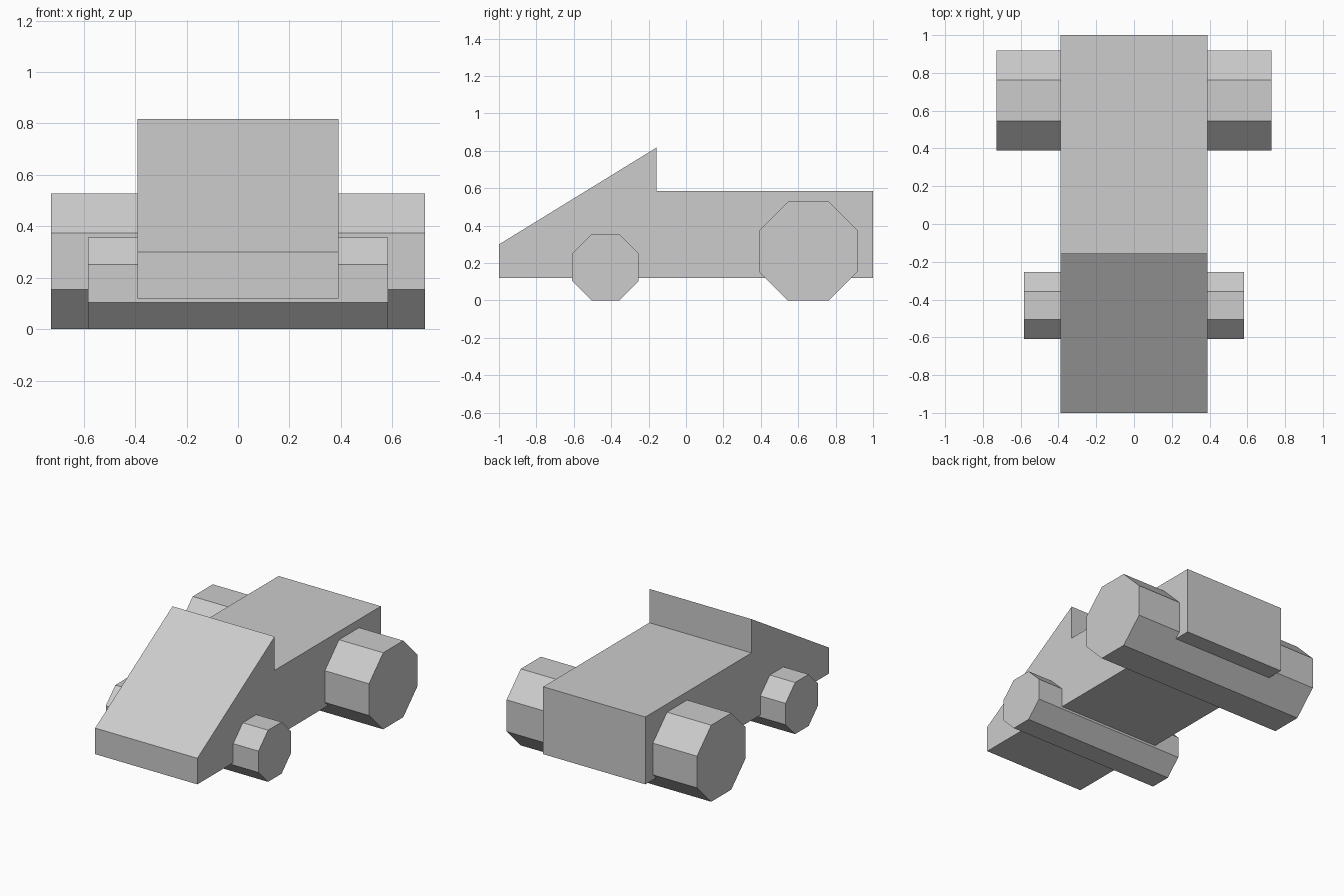
import bpy
import bmesh
import math

cube = bpy.data.objects.get("Cube")
if cube:
    bpy.data.objects.remove(cube, do_unlink=True)

grey = bpy.data.materials.new("light_grey")
grey.use_nodes = True
colour = (0.604, 0.604, 0.604, 1)
grey.diffuse_color = colour
grey.node_tree.nodes["Principled BSDF"].inputs["Base Color"].default_value = colour


def side_prism(name, profile, half_width):
    """Extrude a (y, z) side profile across the full width in x."""
    bm = bmesh.new()
    face = bm.faces.new([bm.verts.new((-half_width, y, z)) for y, z in profile])
    result = bmesh.ops.extrude_face_region(bm, geom=[face])
    moved = [v for v in result["geom"] if isinstance(v, bmesh.types.BMVert)]
    bmesh.ops.translate(bm, verts=moved, vec=(2 * half_width, 0, 0))
    bmesh.ops.recalc_face_normals(bm, faces=bm.faces)
    mesh = bpy.data.meshes.new(name)
    bm.to_mesh(mesh)
    bm.free()
    mesh.materials.append(grey)
    obj = bpy.data.objects.new(name, mesh)
    bpy.context.collection.objects.link(obj)
    return obj


def octagon(centre_y, apothem):
    """Eight-sided profile resting flat on the ground."""
    radius = apothem / math.cos(math.pi / 8)
    angles = [(i + 0.5) * math.pi / 4 for i in range(8)]
    return [(centre_y + radius * math.cos(a), apothem + radius * math.sin(a))
            for a in angles]


# Wedge-nosed body with a flat rear deck
side_prism("body", [(-1, 0.12), (1, 0.12), (1, 0.585), (-0.157, 0.585),
                    (-0.157, 0.818), (-1, 0.30)], 0.39)

# Wheel pairs, each one roller running through the body
side_prism("front_wheels", octagon(-0.431, 0.178), 0.583)
side_prism("rear_wheels", octagon(0.654, 0.264), 0.727)
